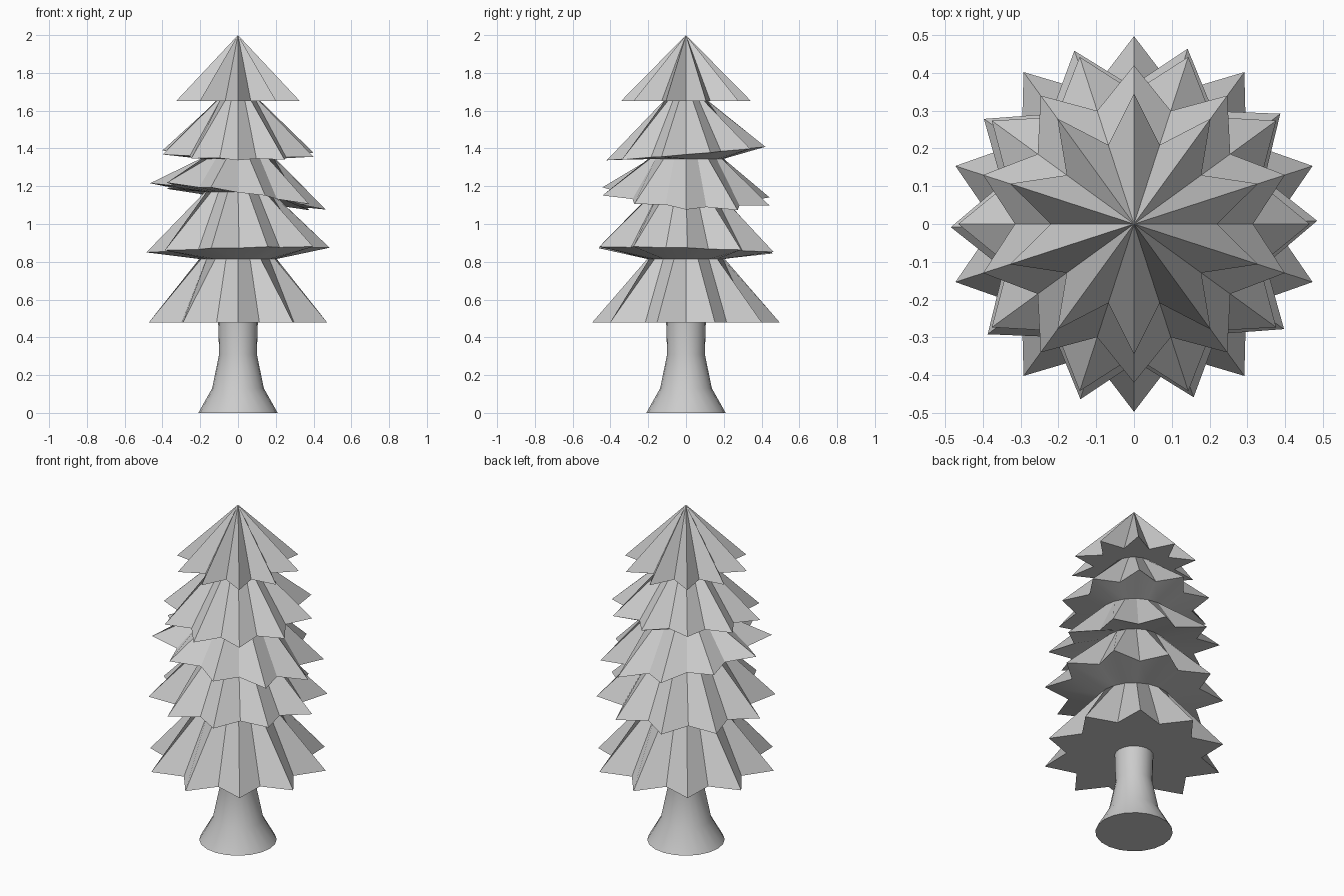
import bpy, bmesh
from math import cos, sin, radians

if "Cube" in bpy.data.objects:
    bpy.data.objects.remove(bpy.data.objects["Cube"])

SIDES = 20


def circle(r, z):
    return [(r * cos(radians(18 * i)), r * sin(radians(18 * i)), z) for i in range(SIDES)]


def star(tip, notch, z, odd, turn=0, sx=0, sy=0):
    """Ten-pointed ring lying in a plane tilted by slopes sx, sy."""
    pts = []
    for i in range(SIDES):
        r = tip if i % 2 == odd else notch
        a = radians(18 * i + turn)
        x, y = r * cos(a), r * sin(a)
        pts.append((x, y, z + sx * x + sy * y))
    return pts


def skin(name, rings, apex=None):
    """Bridge rings from top to bottom and close both ends."""
    bm = bmesh.new()
    loops = [[bm.verts.new(p) for p in ring] for ring in rings]
    for a, b in zip(loops, loops[1:]):
        for i in range(SIDES):
            j = (i + 1) % SIDES
            bm.faces.new((a[i], b[i], b[j], a[j]))
    if apex:
        top = bm.verts.new(apex)
        for i in range(SIDES):
            bm.faces.new((top, loops[0][i], loops[0][(i + 1) % SIDES]))
    else:
        bm.faces.new(loops[0])
    bm.faces.new(loops[-1][::-1])
    bmesh.ops.recalc_face_normals(bm, faces=bm.faces)
    mesh = bpy.data.meshes.new(name)
    bm.to_mesh(mesh)
    bm.free()
    obj = bpy.data.objects.new(name, mesh)
    bpy.context.collection.objects.link(obj)
    bpy.ops.object.select_all(action='DESELECT')
    obj.select_set(True)
    bpy.context.view_layer.objects.active = obj
    bpy.ops.object.shade_smooth_by_angle(angle=radians(30))
    return obj


# Foliage: star-edged skirts alternating with narrow round necks
skin("foliage", [
    star(0.345, 0.22, 1.65, 1),
    circle(0.12, 1.65),
    star(0.42, 0.315, 1.373, 1, 0, -0.015, 0.085),
    circle(0.20, 1.345),
    star(0.465, 0.35, 1.146, 0, 0, -0.15, -0.06),
    circle(0.175, 1.17),
    star(0.485, 0.365, 0.862, 0, 1, 0.026, -0.03),
    circle(0.205, 0.815),
    star(0.497, 0.367, 0.478, 1),
], apex=(0, 0, 2))

# Trunk: flared at the foot, slightly wider where it meets the foliage
skin("trunk", [
    circle(0.105, 0.48),
    circle(0.10, 0.31),
    circle(0.137, 0.13),
    circle(0.21, 0),
])
